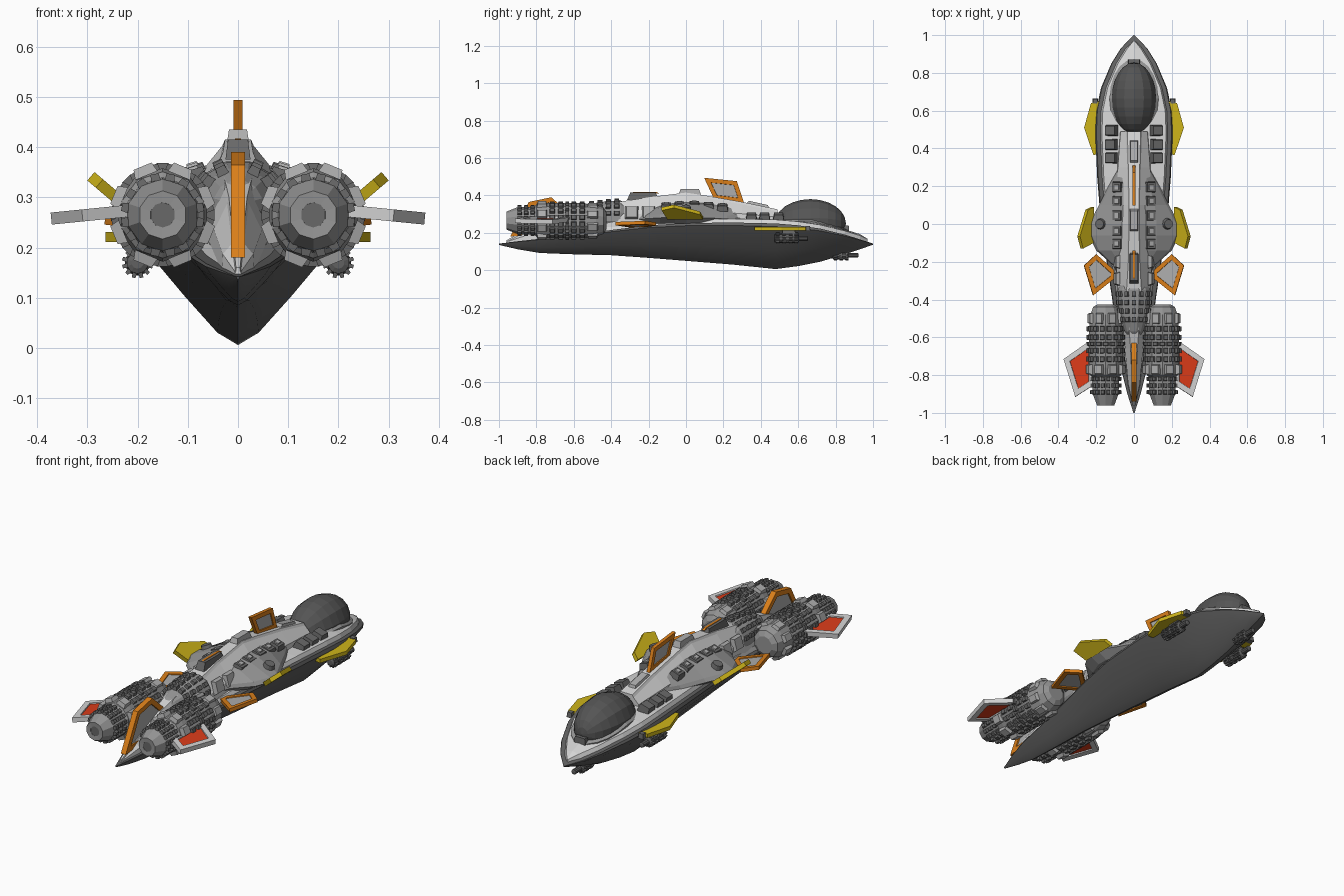
import bpy, bmesh, math
from mathutils import Matrix, Vector

if "Cube" in bpy.data.objects:
    bpy.data.objects.remove(bpy.data.objects["Cube"])

def mat(name, r, g, b):
    m = bpy.data.materials.new(name)
    m.diffuse_color = (r, g, b, 1)
    m.use_nodes = True
    m.node_tree.nodes["Principled BSDF"].inputs["Base Color"].default_value = m.diffuse_color
    return m

WHITE = mat("pale_grey", .66, .66, .66)
MID = mat("mid_grey", .30, .30, .30)
HULL = mat("hull_dark_grey", .12, .12, .12)
DARK = mat("detail_grey", .14, .14, .14)
GLASS = mat("canopy_grey", .09, .09, .09)
PANEL = mat("panel_grey", .42, .42, .42)
ORANGE = mat("orange", .70, .21, .01)
YELLOW = mat("yellow", .62, .46, .01)
RED = mat("red", .72, .045, .01)

def finish(name, bm, mats, smooth=None):
    bmesh.ops.remove_doubles(bm, verts=bm.verts, dist=.0003)
    bmesh.ops.recalc_face_normals(bm, faces=bm.faces)
    me = bpy.data.meshes.new(name)
    bm.to_mesh(me)
    bm.free()
    for m in mats:
        me.materials.append(m)
    ob = bpy.data.objects.new(name, me)
    bpy.context.collection.objects.link(ob)
    if smooth:
        bpy.ops.object.select_all(action='DESELECT')
        bpy.context.view_layer.objects.active = ob
        ob.select_set(True)
        bpy.ops.object.shade_smooth_by_angle(angle=math.radians(smooth))
    return ob

def skin(name, rings, m, smooth=None):
    """Join equal-length closed rings of points and cap the ends."""
    bm = bmesh.new()
    vs = [[bm.verts.new(p) for p in r] for r in rings]
    n = len(vs[0])
    for a, b in zip(vs, vs[1:]):
        for i in range(n):
            j = (i + 1) % n
            bm.faces.new((a[i], a[j], b[j], b[i]))
    bm.faces.new(vs[0])
    bm.faces.new(vs[-1])
    return finish(name, bm, [m], smooth)

def loft(name, sections, m, smooth=None):
    """sections: (y, right half profile from bottom to top), mirrored in x."""
    return skin(name, [[(x, y, z) for x, z in h] + [(-x, y, z) for x, z in reversed(h)]
                       for y, h in sections], m, smooth)

def lathe(name, cx, cz, prof, n, m):
    return skin(name, [[(cx + max(r, .001) * math.cos(2 * math.pi * (i + .5) / n), y,
                         cz + max(r, .001) * math.sin(2 * math.pi * (i + .5) / n))
                        for i in range(n)] for y, r in prof], m)

def block(bm, loc, size, rot=None, taper=.8):
    """Small box with a narrowed top, turned by rot."""
    vs = bmesh.ops.create_cube(bm, size=1)["verts"]
    for v in vs:
        k = taper if v.co.z > 0 else 1
        v.co = Vector((v.co.x * size[0] * k, v.co.y * size[1] * k, v.co.z * size[2]))
        v.co = (rot @ v.co if rot else v.co) + Vector(loc)

def ring_blocks(bm, cx, cz, y, r, n, size, off=0.5, full=True):
    for i in range(n):
        a = 2 * math.pi * (i + off) / n
        if not full and math.sin(a) < -.1:
            continue
        block(bm, (cx + r * math.cos(a), y, cz + r * math.sin(a)), size,
              Matrix.Rotation(math.pi / 2 - a, 3, 'Y'))

def fin(name, pts, t, frame, panel=None, w=.022):
    """Flat plate of thickness t, with an inset panel on both faces."""
    bm = bmesh.new()
    P = [Vector(p) for p in pts]
    n = (P[1] - P[0]).cross(P[2] - P[1]).normalized()
    lo = [bm.verts.new(p - n * t / 2) for p in P]
    hi = [bm.verts.new(p + n * t / 2) for p in P]
    caps = [bm.faces.new(lo[::-1]), bm.faces.new(hi)]
    for i in range(len(P)):
        j = (i + 1) % len(P)
        bm.faces.new((lo[i], lo[j], hi[j], hi[i]))
    bmesh.ops.recalc_face_normals(bm, faces=bm.faces)
    if panel:
        bmesh.ops.inset_individual(bm, faces=caps, thickness=w, use_even_offset=True)
        bmesh.ops.inset_individual(bm, faces=caps, thickness=.0015, depth=-t * .25)
        for f in caps:
            f.material_index = 1
    return finish(name, bm, [frame] + ([panel] if panel else []))

# Boat-shaped hull and the pale deck on it: y, half width, rim z, keel z
stations = [(-1, .003, .142, .135), (-.9, .035, .155, .112), (-.78, .065, .168, .092),
            (-.6, .09, .185, .085), (-.4, .115, .215, .08), (-.2, .145, .24, .066),
            (0, .175, .252, .05), (.25, .195, .255, .03), (.48, .205, .25, .006),
            (.6, .2, .24, .022), (.72, .175, .222, .046), (.85, .12, .19, .085),
            (.93, .07, .165, .112), (1, .003, .142, .136)]
loft("hull", [(y, [(0, k), (.2 * w, k + .1 * (r - k)), (.52 * w, k + .4 * (r - k)),
                   (.82 * w, k + .7 * (r - k)), (w, k + .93 * (r - k)), (.97 * w, r), (0, r)])
              for y, w, r, k in stations], HULL, 35)
loft("deck", [(y, [(0, r - .02), (max(w - .018, .002), r - .02), (max(w - .035, .001), r + .02),
                   (0, r + .028)]) for y, w, r, k in stations[1:-1]] +
     [(.97, [(0, .14), (.004, .14), (.003, .165), (0, .168)])], WHITE)

# Raised spine: y, base half width, top half width, base z, top z
spine = [(.49, .075, .035, .25, .325), (.3, .09, .03, .25, .365), (.1, .1, .026, .25, .4),
         (0, .1, .026, .25, .415), (-.2, .1, .03, .24, .39), (-.36, .09, .04, .22, .365),
         (-.5, .065, .03, .19, .35), (-.66, .05, .018, .18, .3), (-.85, .032, .01, .16, .22),
         (-.96, .006, .004, .145, .16)]
loft("spine", [(y, [(0, b), (bw, b), (bw * .95, b + .45 * (t - b)), (tw * 1.2, t - .012), (tw, t), (0, t)])
               for y, bw, tw, b, t in spine], WHITE)

# Shoulder pods either side of the spine
loft("shoulder_pods", [(y, [(0, .245), (w * .75, .25), (w, e), (w * .93, e + .018), (min(w * .6, .12), t - .012),
                            (min(w * .4, .055), t), (0, t)])
                       for y, w, e, t in [(.35, .05, .28, .325), (.22, .125, .275, .345), (.1, .185, .28, .36),
                                          (0, .24, .285, .365), (-.06, .24, .285, .36), (-.14, .2, .28, .345),
                                          (-.22, .11, .275, .32), (-.28, .08, .27, .29)]], MID)

# Rounded neck behind the spine
lathe("rear_neck", 0, .285, [(-.61, .02), (-.57, .05), (-.5, .075), (-.42, .087), (-.35, .09), (-.31, .07)], 12, MID)

# Faceted canopy and its collar
bm = bmesh.new()
bmesh.ops.create_uvsphere(bm, u_segments=14, v_segments=12, radius=1,
                          matrix=Matrix.Translation((0, .665, .25)) @ Matrix.Diagonal((.12, .19, .13, 1))
                          @ Matrix.Rotation(math.pi / 2, 4, 'X'))
finish("canopy", bm, [GLASS])
skin("canopy_collar", [[(k * .125 * math.cos(a), .665 + k * .2 * math.sin(a), z - .05 * math.sin(a) * (math.sin(a) > 0))
                        for a in [i * math.pi / 10 for i in range(20)]]
                       for k, z in [(1, .22), (1.04, .262), (.9, .275)]], MID)

# Twin engines, nozzles and side fins
bm_e, bm_p = bmesh.new(), bmesh.new()
for s, side in ((1, "right"), (-1, "left")):
    cx, cz = .15 * s, .265
    lathe("engine_" + side, cx, cz, [(-.945, .024), (-.958, .025), (-.96, .048), (-.9, .072), (-.81, .075),
          (-.8, .086), (-.76, .093), (-.56, .093), (-.48, .085), (-.44, .07), (-.425, .045)], 10, MID)
    lathe("nozzle_core_" + side, cx, cz, [(-.957, .026), (-.95, .026)], 12, DARK)
    for y in (-.89, -.855, -.82):
        ring_blocks(bm_e, cx, cz, y, .076, 16, (.02, .024, .014))
    for y in (-.715, -.67, -.6, -.555):
        ring_blocks(bm_e, cx, cz, y, .094, 16, (.026, .03, .016))
    ring_blocks(bm_e, cx, cz, -.635, .094, 16, (.03, .022, .018), 0)
    ring_blocks(bm_p, cx, cz, -.77, .095, 8, (.048, .055, .02))
    ring_blocks(bm_p, cx, cz, -.5, .088, 8, (.042, .06, .016))
    fin("engine_fin_" + side, [(s * x, y, .275 - (x - .2) * .1) for x, y in
        [(.21, -.61), (.25, -.63), (.372, -.715), (.31, -.915), (.21, -.85)]], .024, WHITE, RED, .028)
    # Orange framed rear winglets
    fin("rear_winglet_" + side, [(s * x, y, .235 + (x - .1) * .12) for x, y in
        [(.1, -.25), (.2, -.16), (.265, -.22), (.217, -.378), (.1, -.285)]], .018, ORANGE, PANEL)
    # Yellow fins
    fin("shoulder_fin_" + side, [(s * x, y, .28 + (x - .22) * .85) for x, y in
        [(.22, .09), (.25, .075), (.293, -.065), (.276, -.13), (.22, -.1)]], .022, YELLOW)
    fin("bow_fin_" + side, [(s * x, y, .221) for x, y in
        [(.185, .65), (.228, .64), (.264, .51), (.215, .365), (.185, .37)]], .02, YELLOW)
    # Side guns
    lathe("side_gun_" + side, .2 * s, .17, [(.47, .012), (.475, .022), (.53, .026), (.6, .024), (.605, .014),
          (.65, .014), (.652, .006)], 10, HULL)
    for y in (.49, .525, .56, .59):
        ring_blocks(bm_e, .2 * s, .17, y, .026, 12, (.009, .022, .01))
    block(bm_e, (.19 * s, .55, .195), (.04, .08, .04))
    block(bm_e, (.205 * s, .65, .222), (.03, .03, .026))

# Rows of small blocks on the neck, shoulders and deck
for y, r in ((-.37, .089), (-.415, .087), (-.46, .082), (-.505, .075)):
    ring_blocks(bm_e, 0, .285, y, r, 14, (.024, .03, .018), .5, False)
for s in (1, -1):
    tilt = Matrix.Rotation(s * .3, 3, 'Y')
    for y in (.195, .12, .045, -.035, -.105):
        z = .352 - abs(y - .02) * .09
        block(bm_e, (.088 * s, y, z), (.056, .06, .03), tilt)
        block(bm_p, (.091 * s, y, z + .015), (.026, .03, .01), tilt)
    for y in (.495, .42, .35):
        block(bm_e, (.122 * s, y, .283), (.064, .06, .04), tilt)
    bmesh.ops.create_cone(bm_e, cap_ends=True, segments=12, radius1=.032, radius2=.024, depth=.03,
                          matrix=Matrix.Translation((.178 * s, 0, .328)) @ Matrix.Rotation(s * .35, 4, 'Y'))
    for y in (-.29, -.2):
        block(bm_p, (.092 * s, y, .31), (.07, .07, .02), Matrix.Rotation(s * 1.3, 3, 'Y'))

# Nose gun
lathe("nose_gun", 0, .08, [(.78, .012), (.785, .022), (.86, .024), (.87, .013), (.92, .013), (.922, .005)], 10, HULL)
for y in (.8, .83, .86):
    ring_blocks(bm_e, 0, .08, y, .023, 10, (.009, .02, .01))
block(bm_e, (0, .82, .1), (.03, .06, .04))
block(bm_e, (0, .858, .215), (.07, .03, .05))

# Spine-top fittings
block(bm_e, (0, -.23, .395), (.05, .17, .04))
block(bm_p, (0, .02, .42), (.045, .12, .03))
block(bm_p, (0, .385, .35), (.045, .13, .02), Matrix.Rotation(-.22, 3, 'X'))
finish("detail_blocks", bm_e, [DARK])
finish("plating_blocks", bm_p, [PANEL])
bm = bmesh.new()
block(bm, (0, -.22, .413), (.014, .16, .008))
finish("spine_strip", bm, [ORANGE])

# Upright framed fins on the centre line
fin("dorsal_fin", [(0, .097, .494), (0, .272, .476), (0, .31, .36), (0, .15, .38)], .018, ORANGE, PANEL)
fin("tail_fin", [(0, -.94, .18), (0, -.84, .365), (0, -.72, .39), (0, -.62, .3), (0, -.7, .2)], .028, ORANGE, PANEL, .025)
